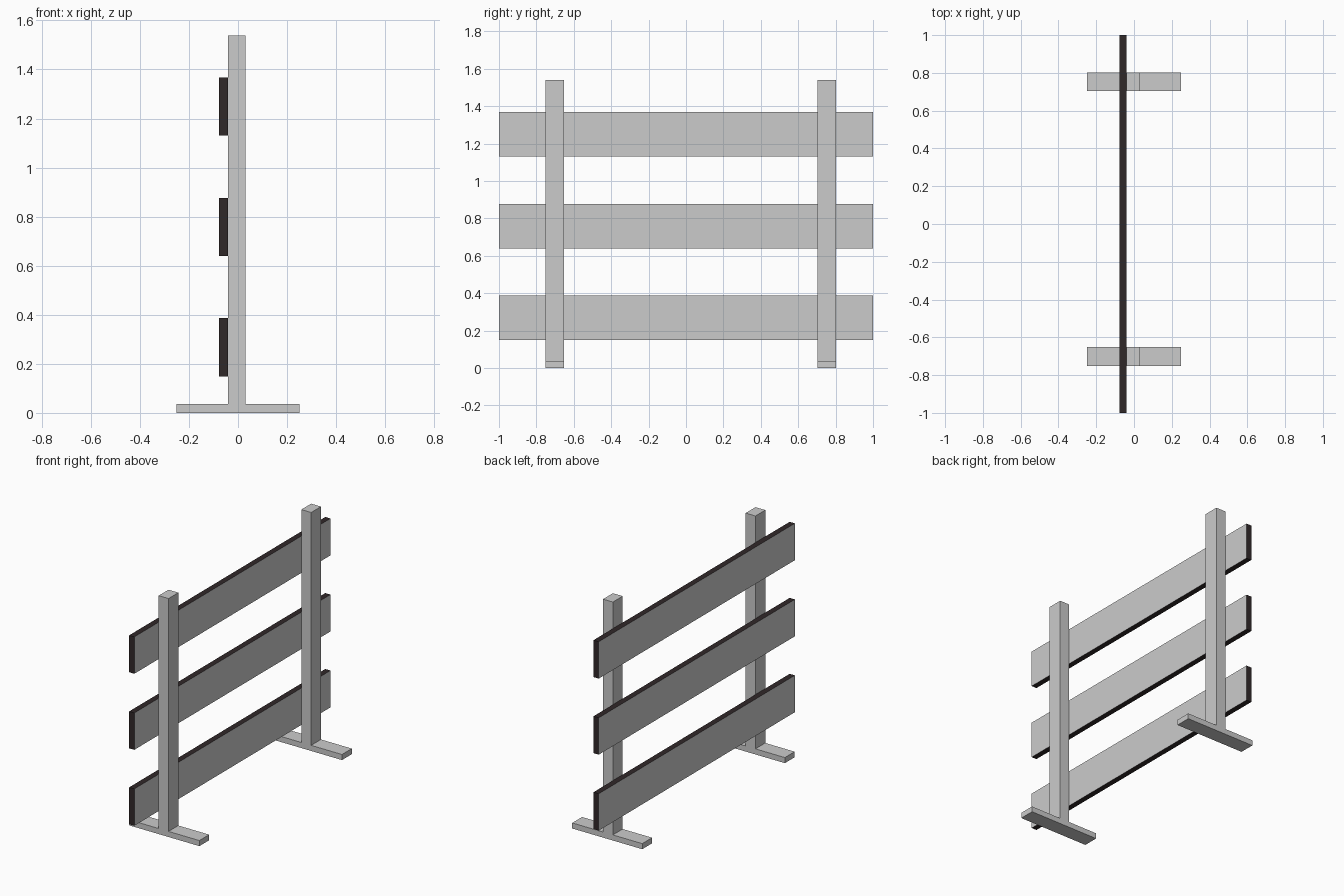
import bpy
import bmesh

if "Cube" in bpy.data.objects:
    bpy.data.objects.remove(bpy.data.objects["Cube"])


def material(name, rgb):
    m = bpy.data.materials.new(name)
    m.diffuse_color = (*rgb, 1.0)
    m.use_nodes = True
    m.node_tree.nodes["Principled BSDF"].inputs["Base Color"].default_value = m.diffuse_color
    return m


GREY = material("light_grey", (0.60, 0.60, 0.60))
DARK = material("dark_brown_edge", (0.030, 0.021, 0.022))


def box(name, lo, hi, mats, rule=None):
    """Axis-aligned box from corner to corner; rule picks a material per face."""
    bm = bmesh.new()
    bmesh.ops.create_cube(bm, size=1.0)
    for v in bm.verts:
        v.co = [lo[i] + (v.co[i] + 0.5) * (hi[i] - lo[i]) for i in range(3)]
    bm.normal_update()
    if rule:
        for f in bm.faces:
            f.material_index = rule(f.normal)
    mesh = bpy.data.meshes.new(name)
    bm.to_mesh(mesh)
    bm.free()
    for m in mats:
        mesh.materials.append(m)
    obj = bpy.data.objects.new(name, mesh)
    bpy.context.collection.objects.link(obj)
    return obj


FOOT_TOP = 0.036

# Uprights on flat feet
for side, y in (("front", -0.751), ("back", 0.703)):
    box(side + "_foot", (-0.25, y, 0), (0.25, y + 0.10, FOOT_TOP), [GREY])
    box(side + "_post", (-0.04, y, FOOT_TOP), (0.03, y + 0.10, 1.539), [GREY])

# Three boards: grey broad faces, dark edge banding
for level, z in (("lower", 0.149), ("middle", 0.639), ("upper", 1.130)):
    box(level + "_board", (-0.077, -1, z), (-0.04, 1, z + 0.238), [GREY, DARK],
        lambda n: 0 if abs(n.x) > 0.5 else 1)
